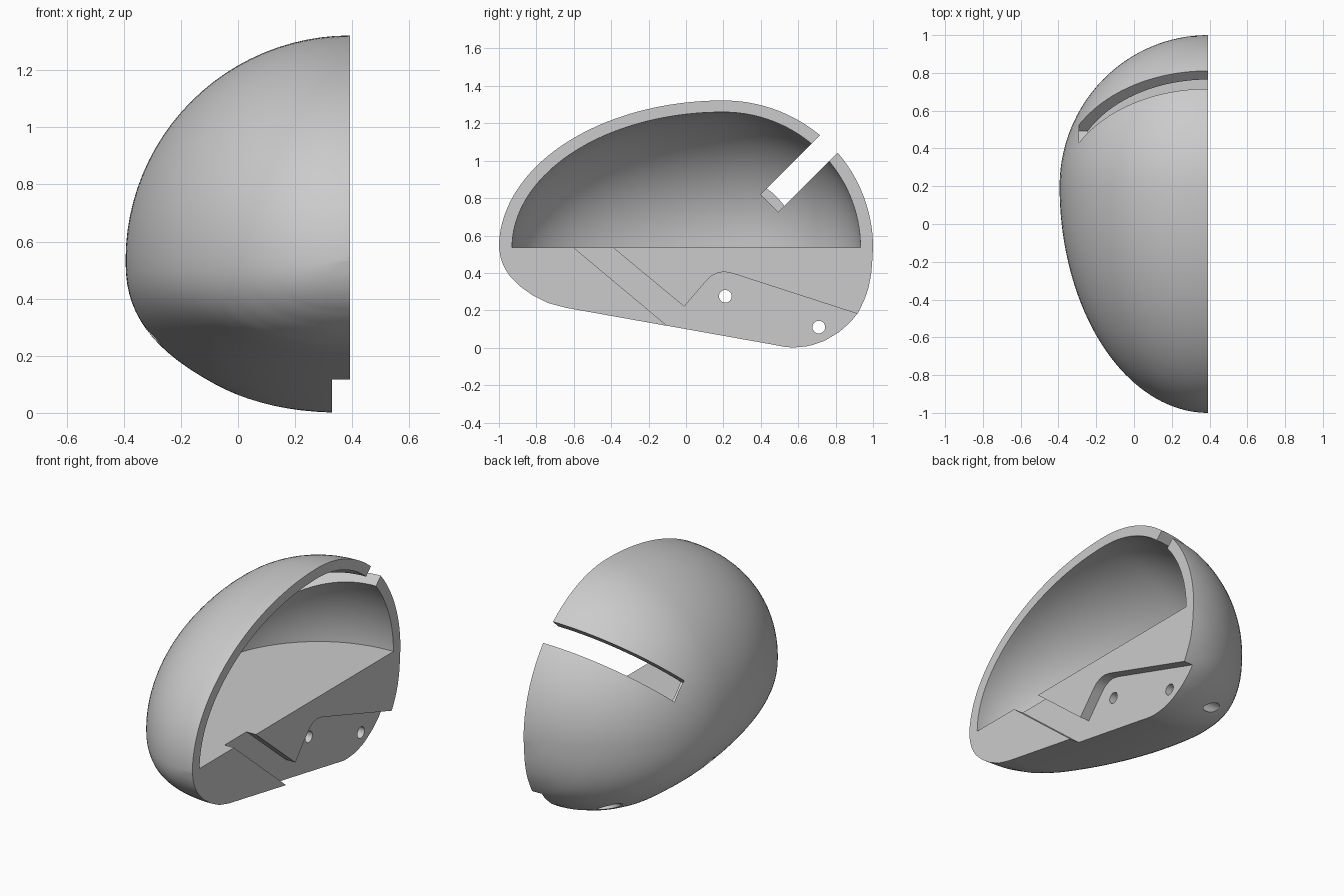
import bpy, bmesh, math

cube = bpy.data.objects.get("Cube")
if cube:
    bpy.data.objects.remove(cube)

CUT_X = 0.393      # flat mating face
MID_Z = 0.535      # widest level and cavity floor
NOSE_Y = 0.2       # widest station along the length

grey = bpy.data.materials.new("light_grey")
grey.use_nodes = True
colour = (0.6, 0.6, 0.6, 1)
grey.diffuse_color = colour
grey.node_tree.nodes["Principled BSDF"].inputs["Base Color"].default_value = colour


def make_object(name, bm):
    bmesh.ops.recalc_face_normals(bm, faces=bm.faces)
    mesh = bpy.data.meshes.new(name)
    bm.to_mesh(mesh)
    bm.free()
    mesh.materials.append(grey)
    obj = bpy.data.objects.new(name, mesh)
    bpy.context.collection.objects.link(obj)
    return obj


def egg(y, front, back, radius):
    """Half width of an egg lying along y."""
    u = (y - NOSE_Y) / (front if y < NOSE_Y else back)
    return radius * math.sqrt(max(0.0, 1 - u * u))


def loft(name, y0, y1, ring, steps=72):
    """Skin open rings along y, then close the flat side."""
    bm = bmesh.new()
    rows = []
    for i in range(steps + 1):
        y = (y0 + y1) / 2 - (y1 - y0) / 2 * math.cos(math.pi * i / steps)
        rows.append([bm.verts.new((x, y, z)) for x, z in ring(y)])
    for a, b in zip(rows, rows[1:]):
        for j in range(len(a) - 1):
            bm.faces.new((a[j], a[j + 1], b[j + 1], b[j]))
    bmesh.ops.remove_doubles(bm, verts=bm.verts, dist=1e-5)
    bmesh.ops.holes_fill(bm, edges=[e for e in bm.edges if e.is_boundary], sides=0)
    return make_object(name, bm)


def prism(name, outline, x0, x1):
    """Extrude a (y, z) outline along x."""
    bm = bmesh.new()
    face = bm.faces.new([bm.verts.new((x0, y, z)) for y, z in outline])
    side = bmesh.ops.extrude_face_region(bm, geom=[face])["geom"]
    bmesh.ops.translate(bm, vec=(x1 - x0, 0, 0),
                        verts=[v for v in side if isinstance(v, bmesh.types.BMVert)])
    return make_object(name, bm)


# Depth of the flattened underside below the widest level
KEEL = [(-1, 0), (-.99, .06), (-.97, .11), (-.94, .155), (-.89, .205), (-.82, .255),
        (-.74, .295), (-.65, .32), (.48, .522), (.53, .532), (.58, .535), (.66, .527),
        (.74, .5), (.82, .452), (.88, .4), (.92, .35), (.96, .265), (.98, .2),
        (.993, .12), (1, 0)]


def keel(y):
    for (ya, da), (yb, db) in zip(KEEL, KEEL[1:]):
        if y <= yb:
            return da + (db - da) * (y - ya) / (yb - ya)
    return 0.0


def body_ring(y, n=48, power=2.35):
    w, d = egg(y, 1.2, 0.8, 0.787), keel(y)
    points = []
    for k in range(n + 1):
        t = math.pi * k / n
        s, c = max(0.0, math.sin(t)), math.cos(t)
        if k == n:
            s = 0.0
        if c >= 0:
            points.append((CUT_X - w * s, MID_Z + w * c))
        else:
            points.append((CUT_X - w * s ** (2 / power), MID_Z - d * (-c) ** (2 / power)))
    return points


def cavity_ring(y, n=48):
    w = egg(y, 1.13, 0.733, 0.725)
    return [(CUT_X - w * math.cos(math.pi * k / n), MID_Z + w * math.sin(math.pi * k / n))
            for k in range(n + 1)]


# Solid half body
body = loft("half_egg_shell", -1, 1, body_ring)

# Hollow above the floor
cutters = [loft("cavity_cutter", -0.93, 0.933, cavity_ring)]

# Lap joint recess in the mating face
cutters.append(prism("joint_cutter", [
    (-.63, .56), (-.42, .56), (-.01, .22), (.1, .348), (.135, .383), (.17, .4), (.205, .406),
    (.25, .397), (.92, .18), (1.1, .122), (1.1, -.2), (.28, -.2), (-.1, .117)], 0.33, 0.5))

# Slanted slot through the upper back
cutters.append(prism("slot_cutter", [(.40, .82), (.493, .725), (.993, 1.225), (.90, 1.32)],
                     -0.29, 0.5))

# Pin holes
for y, z in ((.21, .275), (.71, .11)):
    circle = [(y + .034 * math.cos(math.tau * k / 32), z + .034 * math.sin(math.tau * k / 32))
              for k in range(32)]
    cutters.append(prism("pin_hole_cutter", circle, -0.8, 0.8))

bpy.context.view_layer.objects.active = body
for cutter in cutters:
    cutter.hide_render = True
    mod = body.modifiers.new("cut", "BOOLEAN")
    mod.operation, mod.solver, mod.object = "DIFFERENCE", "EXACT", cutter
    bpy.ops.object.modifier_apply(modifier=mod.name)
    bpy.data.objects.remove(cutter)

bpy.ops.object.select_all(action="DESELECT")
body.select_set(True)
bpy.ops.object.shade_smooth_by_angle(angle=math.radians(30))
